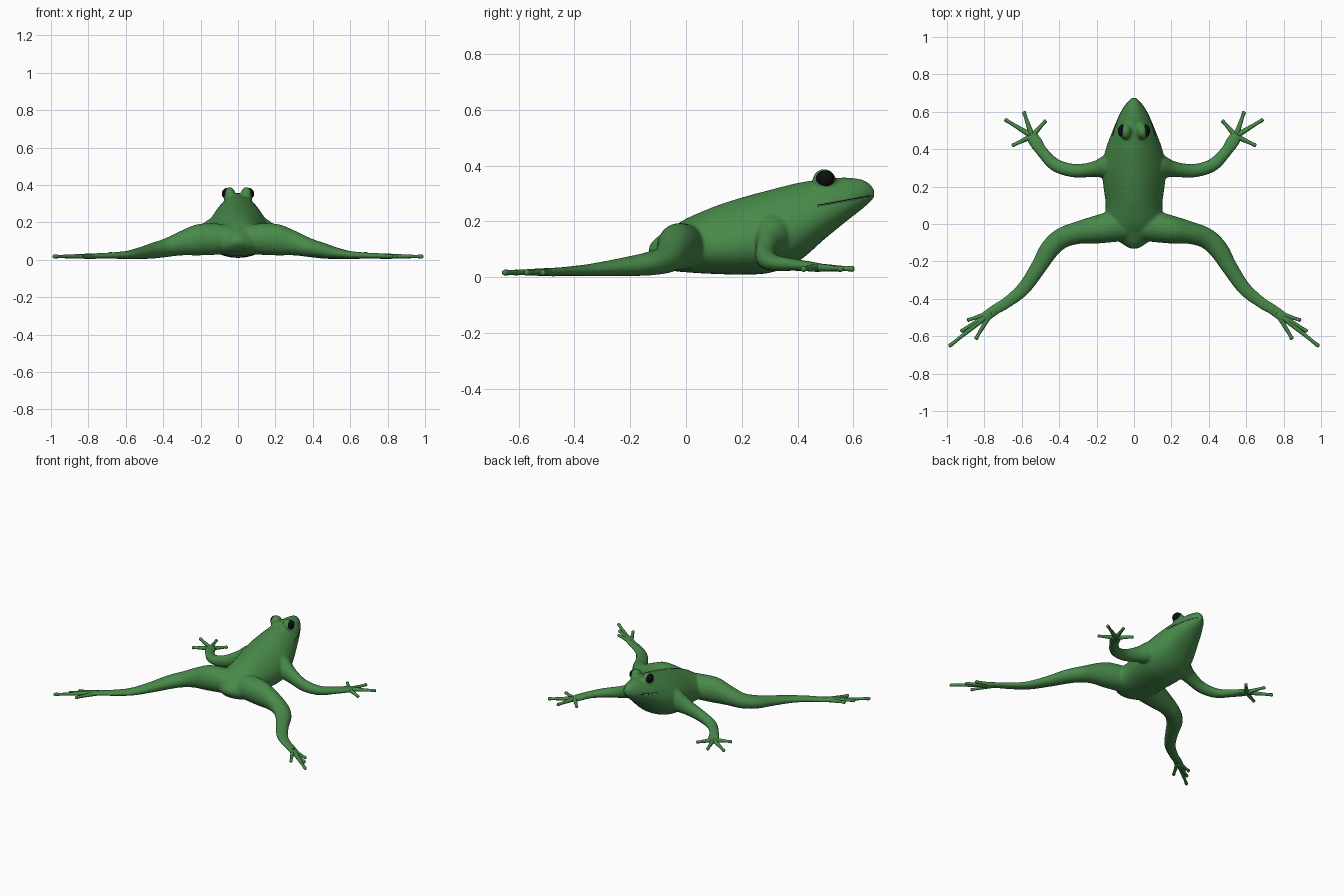
import bpy, bmesh, math
from mathutils import Vector, Matrix

cube = bpy.data.objects.get("Cube")
if cube:
    bpy.data.objects.remove(cube)


def material(name, rgb):
    m = bpy.data.materials.new(name)
    m.use_nodes = True
    m.diffuse_color = (*rgb, 1)
    bsdf = m.node_tree.nodes["Principled BSDF"]
    bsdf.inputs["Base Color"].default_value = (*rgb, 1)
    bsdf.inputs["Roughness"].default_value = 0.6
    return m


green = material("frog green", (0.065, 0.25, 0.068))
black = material("eye black", (0.004, 0.004, 0.005))
pale = material("lip pale", (0.4, 0.45, 0.4))


def resample(rows, steps):
    """Catmull-Rom through rows of equal length."""
    rows = [Vector(r) for r in rows]
    pts = [rows[0]] + rows + [rows[-1]]
    out = []
    for i in range(1, len(pts) - 2):
        p0, p1, p2, p3 = pts[i - 1:i + 3]
        for s in range(steps):
            t = s / steps
            out.append(0.5 * (2 * p1 + (p2 - p0) * t + (2 * p0 - 5 * p1 + 4 * p2 - p3) * t * t
                              + (3 * p1 - p0 - 3 * p2 + p3) * t ** 3))
    return out + [rows[-1]]


def loft(bm, rows, sides=24, steps=4, egg=0.0, flip=1):
    """Closed tube through rows of x, y, z, half width, half height."""
    rows = resample(rows, steps)
    rings = []
    for i, r in enumerate(rows):
        a, b = rows[max(i - 1, 0)], rows[min(i + 1, len(rows) - 1)]
        across = Vector((b[1] - a[1], a[0] - b[0], 0)).normalized()
        ring = []
        for k in range(sides):
            t = math.tau * k / sides
            p = Vector(r[:3]) + across * (r[3] * math.cos(t) * (1 - egg * math.sin(t)))
            p.z += r[4] * math.sin(t)
            p.x *= flip
            ring.append(bm.verts.new(p))
        rings.append(ring)
    for lo, hi in zip(rings, rings[1:]):
        for k in range(sides):
            n = (k + 1) % sides
            bm.faces.new((lo[k], lo[n], hi[n], hi[k]))
    bm.faces.new(rings[0])
    bm.faces.new(rings[-1])


def ellipsoid(bm, centre, radii):
    bmesh.ops.create_uvsphere(bm, u_segments=24, v_segments=16, radius=1,
                              matrix=Matrix.Translation(centre) @ Matrix.Diagonal((*radii, 1)))


def finish(bm, name, mat):
    bmesh.ops.recalc_face_normals(bm, faces=bm.faces)
    for f in bm.faces:
        f.smooth = True
    me = bpy.data.meshes.new(name)
    bm.to_mesh(me)
    bm.free()
    me.materials.append(mat)
    ob = bpy.data.objects.new(name, me)
    bpy.context.collection.objects.link(ob)
    return ob


# Torso profile: y, top, bottom, half width
torso = [(-0.132, 0.115, 0.085, 0.02), (-0.1, 0.147, 0.05, 0.07), (-0.05, 0.178, 0.025, 0.13),
         (0.0, 0.21, 0.018, 0.155), (0.1, 0.253, 0.012, 0.148), (0.2, 0.286, 0.01, 0.16),
         (0.3, 0.313, 0.016, 0.168), (0.4, 0.338, 0.055, 0.148), (0.5, 0.353, 0.14, 0.112),
         (0.58, 0.357, 0.205, 0.078), (0.64, 0.347, 0.252, 0.042), (0.674, 0.318, 0.285, 0.012)]
# Limb rows: x, y, z, half width, half height
thigh_to_foot = [(0.04, 0.0, 0.11, 0.09, 0.08), (0.2, -0.03, 0.108, 0.075, 0.085),
                 (0.3, -0.047, 0.09, 0.06, 0.067), (0.39, -0.078, 0.063, 0.055, 0.05),
                 (0.455, -0.14, 0.048, 0.052, 0.042), (0.51, -0.23, 0.037, 0.043, 0.033),
                 (0.59, -0.345, 0.026, 0.037, 0.022), (0.68, -0.42, 0.022, 0.031, 0.017),
                 (0.75, -0.463, 0.02, 0.029, 0.015), (0.805, -0.505, 0.02, 0.03, 0.014)]
arm = [(0.07, 0.32, 0.16, 0.09, 0.09), (0.15, 0.305, 0.145, 0.062, 0.075),
       (0.22, 0.292, 0.112, 0.041, 0.055), (0.32, 0.285, 0.073, 0.036, 0.04),
       (0.42, 0.315, 0.052, 0.035, 0.03), (0.49, 0.385, 0.045, 0.031, 0.022),
       (0.53, 0.445, 0.039, 0.036, 0.018), (0.555, 0.485, 0.035, 0.028, 0.014)]

# Blended skin: torso, brow bumps, limbs
bm = bmesh.new()
loft(bm, [(0, y, (t + b) / 2, w, (t - b) / 2) for y, t, b, w in torso], sides=40, egg=0.22)
for side in (1, -1):
    ellipsoid(bm, (side * 0.046, 0.495, 0.347), (0.033, 0.042, 0.041))
    loft(bm, thigh_to_foot, flip=side)
    loft(bm, arm, flip=side)
body = finish(bm, "body", green)
remesh = body.modifiers.new("blend", 'REMESH')
remesh.mode = 'VOXEL'
remesh.voxel_size = 0.007
remesh.use_smooth_shade = True
smooth = body.modifiers.new("soften", 'SMOOTH')
smooth.factor = 0.5
smooth.iterations = 6

# Digits: thin rods with rounded tips
fingers = [(0.47, 0.555), (0.59, 0.602), (0.692, 0.56), (0.653, 0.418)]
toes = [(0.893, -0.515), (0.927, -0.575), (0.99, -0.655), (0.847, -0.617)]


def digits(name, root, tips, z0, z1, flip):
    bm = bmesh.new()
    a = Vector((*root, z0))
    for tip in tips:
        b = Vector((*tip, z1))
        rows = [(*a.lerp(b, t), r, r) for t, r in
                ((0, 0.016), (0.35, 0.013), (0.8, 0.009), (0.94, 0.011), (0.99, 0.008), (1, 0.003))]
        loft(bm, rows, sides=10, steps=2, flip=flip)
    return finish(bm, name, green)


for side, label in ((1, "left"), (-1, "right")):
    digits(label + "_fingers", (0.545, 0.47), fingers, 0.035, 0.03, side)
    digits(label + "_toes", (0.765, -0.475), toes, 0.019, 0.017, side)
    bm = bmesh.new()
    ellipsoid(bm, (side * 0.061, 0.498, 0.353), (0.025, 0.034, 0.03))
    finish(bm, label + "_eye", black)

# Mouth: thin lines laid on the skin, round the snout
bpy.context.view_layer.update()
skin = body.evaluated_get(bpy.context.evaluated_depsgraph_get())


def lip(name, mat, lift, radius):
    half = []
    for i in range(17):
        t = i / 16
        y, z = 0.47 + 0.19 * t, 0.255 + 0.034 * t + lift
        hit, loc, normal, _ = skin.ray_cast(Vector((1, y, z)), Vector((-1, 0, 0)))
        if hit and loc.x < 0.2:
            half.append(loc)
    path = half + [Vector((-p.x, p.y, p.z)) for p in reversed(half)]
    curve = bpy.data.curves.new(name, 'CURVE')
    curve.dimensions = '3D'
    curve.bevel_depth = radius
    curve.bevel_resolution = 1
    line = curve.splines.new('POLY')
    line.points.add(len(path) - 1)
    for point, p in zip(line.points, path):
        point.co = (*p, 1)
    curve.materials.append(mat)
    ob = bpy.data.objects.new(name, curve)
    bpy.context.collection.objects.link(ob)


lip("mouth_slit", black, 0.003, 0.0018)
lip("lower_lip", pale, 0.0, 0.0018)
